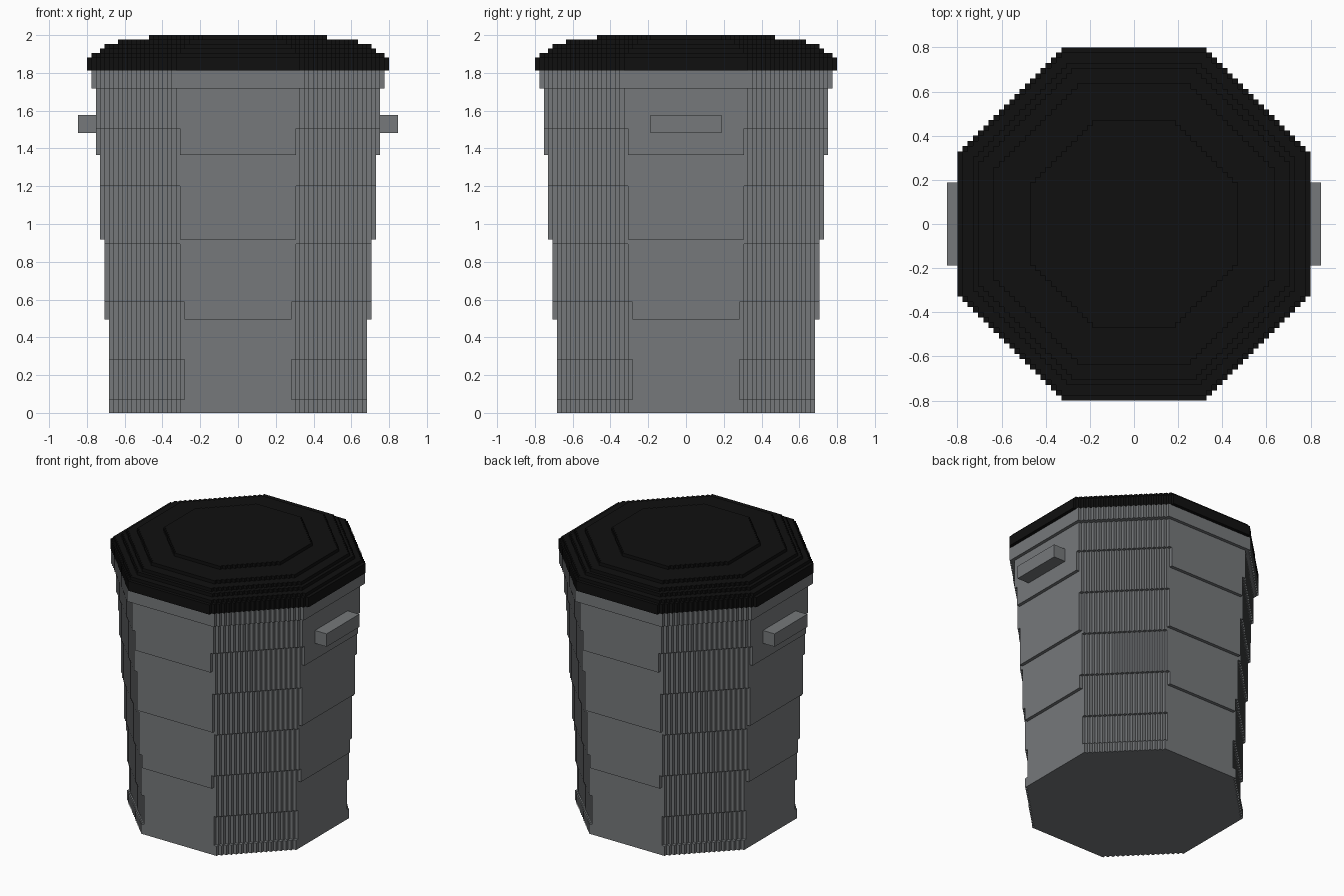
import bpy
import bmesh

if "Cube" in bpy.data.objects:
    bpy.data.objects.remove(bpy.data.objects["Cube"], do_unlink=True)

U = 2 / 85  # size of one block; all part sizes below count blocks


def make_material(name, color):
    mat = bpy.data.materials.new(name)
    mat.use_nodes = True
    mat.diffuse_color = color
    bsdf = mat.node_tree.nodes["Principled BSDF"]
    bsdf.inputs["Base Color"].default_value = color
    bsdf.inputs["Roughness"].default_value = 0.8
    return mat


grey = make_material("bin grey", (0.18, 0.19, 0.197, 1))
black = make_material("lid black", (0.005, 0.005, 0.005, 1))


def outline(ring):
    """Octagon with stepped diagonals: ring = (flat distance, diagonal sum)."""
    r, s = ring
    f = s - r
    quarter = [(r, f)]
    for i in range(r - f):
        quarter += [(r - i - 1, f + i), (r - i - 1, f + i + 1)]
    points = []
    for _ in range(4):
        points += quarter
        quarter = [(-y, x) for x, y in quarter]
    return points


def half_width(ring, row):
    """Half the width of the octagon in one row of blocks."""
    r, s = ring
    j = row if row >= 0 else -row - 1
    return min(r, s - j - 1) if j < r else 0


def add_face(bm, points, flip=False):
    verts = [bm.verts.new([c * U for c in p]) for p in points]
    bm.faces.new(verts[::-1] if flip else verts)


def add_ledge(bm, lower, upper, z):
    """Horizontal strips where two stacked rings differ."""
    reach = max(lower[0], upper[0])
    for y in range(-reach, reach):
        a, b = half_width(lower, y), half_width(upper, y)
        if a == b:
            continue
        inner, outer = sorted((a, b))
        spans = [(inner, outer), (-outer, -inner)] if inner else [(-outer, outer)]
        for x0, x1 in spans:
            add_face(bm, [(x0, y, z), (x1, y, z), (x1, y + 1, z), (x0, y + 1, z)], b > a)


def finish(bm, name, mat):
    bmesh.ops.remove_doubles(bm, verts=bm.verts, dist=U / 100)
    mesh = bpy.data.meshes.new(name)
    bm.to_mesh(mesh)
    bm.free()
    mesh.materials.append(mat)
    obj = bpy.data.objects.new(name, mesh)
    bpy.context.collection.objects.link(obj)
    return obj


def stack(name, bands, z, mat, below=None, close_top=False):
    """Stack of stepped octagons; bands = (flat, diagonal, top height)."""
    bm = bmesh.new()
    if below is None:
        add_face(bm, [(x, y, z) for x, y in outline(bands[0][:2])], True)
    for r, s, top in bands:
        ring = (r, s)
        if below:
            add_ledge(bm, below, ring, z)
        pts = outline(ring)
        for (ax, ay), (bx, by) in zip(pts, pts[1:] + pts[:1]):
            add_face(bm, [(ax, ay, z), (bx, by, z), (bx, by, top), (ax, ay, top)])
        below, z = ring, top
    if close_top:
        add_face(bm, [(x, y, z) for x, y in outline(below)])
    return finish(bm, name, mat)


# Tapered body, with flats and diagonals stepping out at different heights
stack("bin_body", [
    (29, 42, 3), (29, 41, 12), (29, 42, 21), (30, 42, 25), (30, 43, 38),
    (30, 44, 39), (31, 44, 51), (31, 45, 58), (32, 45, 64), (32, 46, 73),
    (33, 48, 77)], 0, grey)

# Domed lid resting on the rim
stack("lid", [
    (34, 48, 80), (33, 47, 81), (31, 44, 82), (30, 42, 83), (27, 38, 84),
    (20, 28, 85)], 77, black, below=(33, 48), close_top=True)

# Block handles on both sides
for name, side in (("left_handle", 1), ("right_handle", -1)):
    bm = bmesh.new()
    bmesh.ops.create_cube(bm, size=U)
    bmesh.ops.scale(bm, vec=(4, 16, 4), verts=bm.verts)
    bmesh.ops.translate(bm, vec=(side * 34 * U, 0, 65 * U), verts=bm.verts)
    finish(bm, name, grey)
